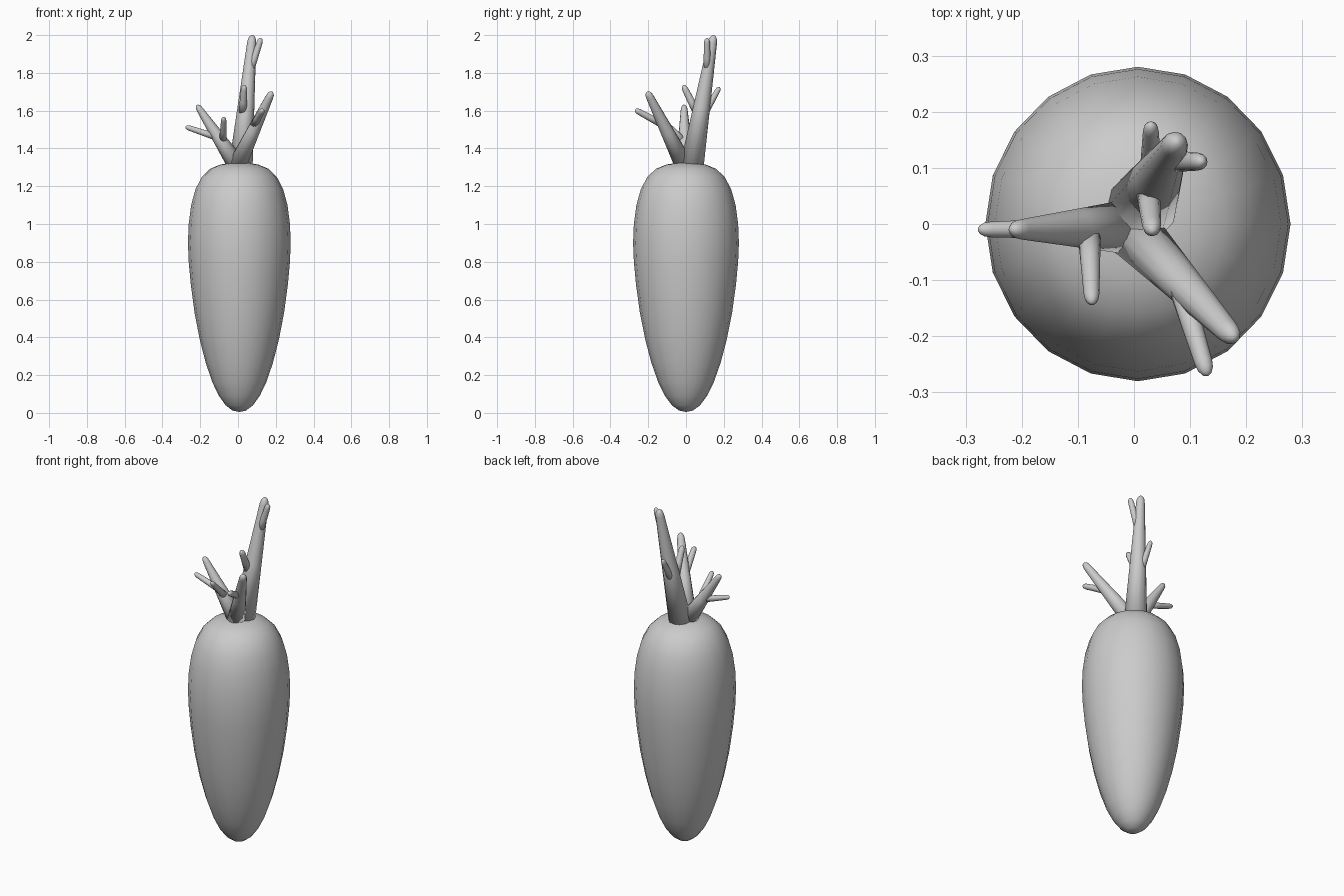
import bpy, bmesh, math
from mathutils import Vector, Matrix

if "Cube" in bpy.data.objects:
    bpy.data.objects.remove(bpy.data.objects["Cube"])


def lathe(name, profile, sides, matrix):
    """Revolve (radius, height) points about z, capped by single end points."""
    bm = bmesh.new()
    rings = []
    for r, z in profile:
        if r == 0:
            rings.append([bm.verts.new((0, 0, z))])
        else:
            rings.append([bm.verts.new((r * math.cos(2 * math.pi * i / sides),
                                        r * math.sin(2 * math.pi * i / sides), z))
                          for i in range(sides)])
    for a, b in zip(rings, rings[1:]):
        for i in range(sides):
            j = (i + 1) % sides
            if len(a) == 1:
                bm.faces.new((a[0], b[j], b[i]))
            elif len(b) == 1:
                bm.faces.new((a[i], a[j], b[0]))
            else:
                bm.faces.new((a[i], a[j], b[j], b[i]))
    bmesh.ops.recalc_face_normals(bm, faces=bm.faces)
    bm.transform(matrix)
    mesh = bpy.data.meshes.new(name)
    bm.to_mesh(mesh)
    bm.free()
    mesh.shade_smooth()
    obj = bpy.data.objects.new(name, mesh)
    bpy.context.collection.objects.link(obj)
    return obj


def stalk(name, start, end, r0, r1, sides=12):
    """Tapered limb with a rounded tip, running from start to end."""
    start, axis = Vector(start), Vector(end) - Vector(start)
    n = axis.length
    tip = 1.7 * r1
    profile = [(0, 0), (r0, 0), ((r0 + r1) / 2, (n - tip) / 2)]
    for deg in (0, 30, 55, 75):
        t = math.radians(deg)
        profile.append((r1 * math.cos(t), n - tip + tip * math.sin(t)))
    profile.append((0, n))
    turn = axis.to_track_quat('Z', 'Y').to_matrix().to_4x4()
    return lathe(name, profile, sides, Matrix.Translation(start) @ turn)


# Root body
body = [(0, 0.005), (0.035, 0.012), (0.072, 0.04), (0.108, 0.09), (0.142, 0.16),
        (0.178, 0.265), (0.21, 0.39), (0.237, 0.53), (0.257, 0.68), (0.268, 0.8),
        (0.272, 0.9), (0.268, 1.0), (0.255, 1.1), (0.232, 1.185), (0.198, 1.25),
        (0.155, 1.292), (0.1, 1.315), (0.05, 1.323), (0, 1.325)]
lathe("root_body", body, 20,
      Matrix.Translation((0.007, 0, 0)) @ Matrix.Diagonal((1, 1.03, 1, 1)))

# Tall stalk and its twigs
stalk("tall_stalk", (0.013, 0.028, 1.29), (0.076, 0.147, 2.0), 0.064, 0.024)
stalk("tall_twig_tip", (0.062, 0.112, 1.80), (0.122, 0.111, 1.985), 0.02, 0.016)
stalk("tall_twig_front", (0.025, 0.06, 1.585), (0.033, -0.015, 1.735), 0.022, 0.017)
stalk("tall_twig_back", (0.03, 0.09, 1.57), (0.03, 0.178, 1.725), 0.02, 0.014)

# Left stalk and its twigs
stalk("left_stalk", (-0.005, -0.005, 1.31), (-0.218, -0.01, 1.63), 0.05, 0.018)
stalk("left_twig_side", (-0.10, -0.008, 1.455), (-0.278, -0.01, 1.515), 0.019, 0.014)
stalk("left_twig_front", (-0.08, -0.01, 1.435), (-0.075, -0.142, 1.565), 0.021, 0.014)

# Front right stalk and its twig
stalk("front_stalk", (-0.005, -0.01, 1.31), (0.18, -0.205, 1.70), 0.05, 0.021)
stalk("front_twig", (0.085, -0.12, 1.525), (0.131, -0.27, 1.605), 0.021, 0.016)
